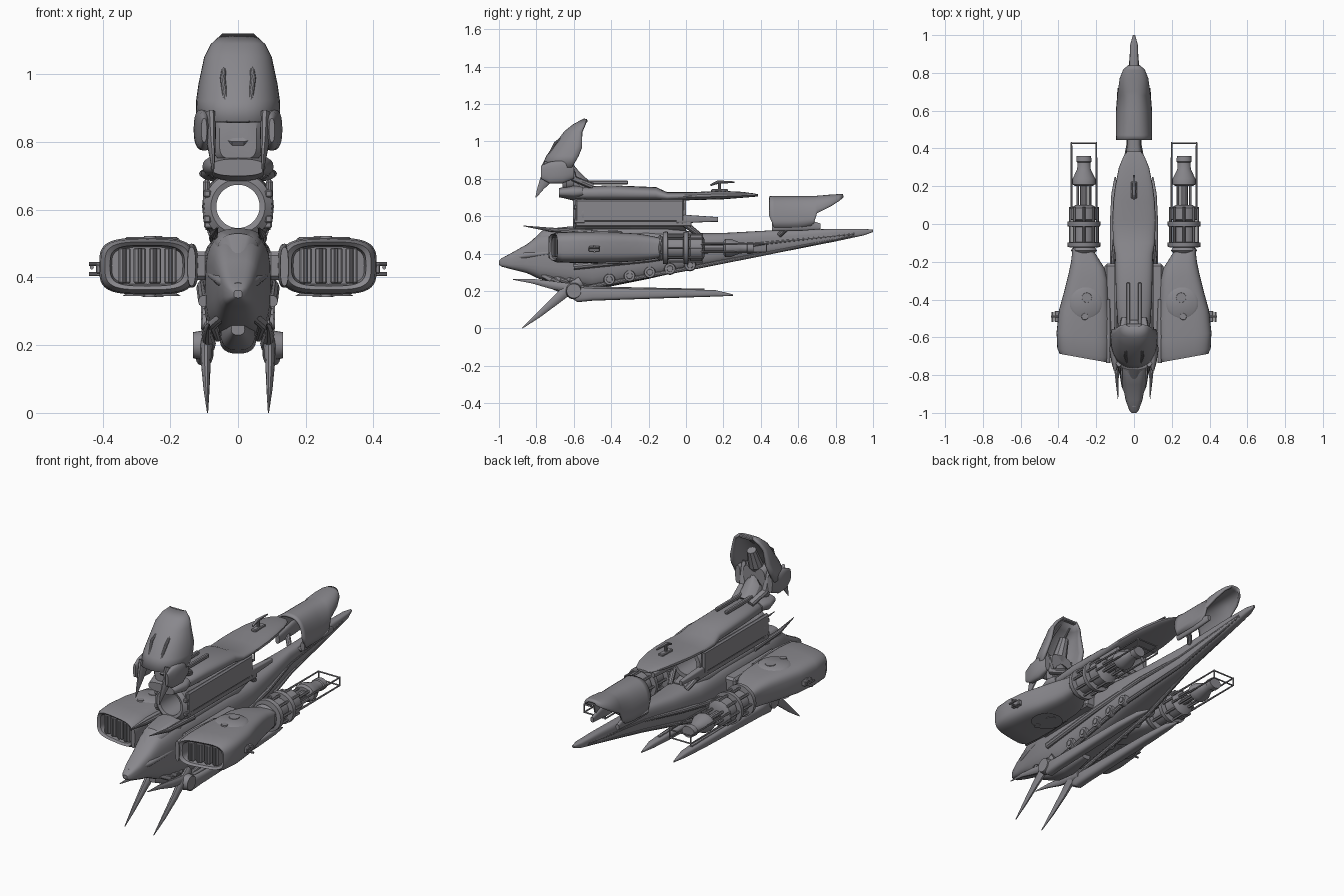
import bpy, bmesh
from math import sin, cos, pi, radians
from mathutils import Vector, Matrix

cube = bpy.data.objects.get("Cube")
if cube:
    bpy.data.objects.remove(cube)

COLOR = (0.25, 0.245, 0.265, 1)
GREY = bpy.data.materials.new("hull grey")
GREY.use_nodes = True
GREY.diffuse_color = COLOR
GREY.node_tree.nodes["Principled BSDF"].inputs["Base Color"].default_value = COLOR


def finish(name, bm, mirror=False, thick=0, angle=35):
    bmesh.ops.recalc_face_normals(bm, faces=bm.faces)
    me = bpy.data.meshes.new(name)
    bm.to_mesh(me)
    bm.free()
    me.materials.append(GREY)
    me.shade_smooth()
    me.set_sharp_from_angle(angle=radians(angle))
    ob = bpy.data.objects.new(name, me)
    bpy.context.collection.objects.link(ob)
    if thick:
        mod = ob.modifiers.new("thickness", "SOLIDIFY")
        mod.thickness, mod.offset = thick, 0
    if mirror:
        ob.modifiers.new("mirror", "MIRROR")
    return ob


def skin(rings, closed=True, caps=True):
    """Join rings of points into a surface."""
    bm = bmesh.new()
    vs = [[bm.verts.new(p) for p in r] for r in rings]
    n = len(vs[0])
    for a, b in zip(vs, vs[1:]):
        for i in range(n if closed else n - 1):
            j = (i + 1) % n
            bm.faces.new((a[i], a[j], b[j], b[i]))
    if closed and caps:
        bm.faces.new(vs[0])
        bm.faces.new(vs[-1])
    return bm


def power(v, p):
    return (1 if v >= 0 else -1) * abs(v) ** (2 / p)


def loft(name, sections, cx=0, p=2.6, n=28, skew=0, **kw):
    """Rounded-box sections along y: (y, half width, bottom, top, optional x shift)."""
    rings = []
    for y, w, lo, hi, *shift in sections:
        x0 = cx + sum(shift)
        ring = []
        for i in range(n):
            t = 2 * pi * i / n
            dx = w * power(cos(t), p)
            ring.append((x0 + dx, y + skew * dx, (lo + hi) / 2 + (hi - lo) / 2 * power(sin(t), p)))
        rings.append(ring)
    return finish(name, skin(rings), **kw)


def arch(name, sections, n=20, **kw):
    """Open arched shell along y, same sections as loft."""
    rings = [[(w * power(cos(t), 2.5), y, lo + (hi - lo) * power(sin(t), 2.5))
              for t in (pi * i / n for i in range(n + 1))] for y, w, lo, hi in sections]
    return finish(name, skin(rings, closed=False), **kw)


def lathe(name, profile, cx=0, cz=0, squash=1, n=28, loop=False, **kw):
    """Revolve (y, radius) points around a lengthwise axis."""
    if loop:
        profile = profile + profile[:1]
    rings = [[(cx + r * cos(t), y, cz + squash * r * sin(t))
              for t in (2 * pi * i / n for i in range(n))] for y, r in profile]
    bm = skin(rings, caps=not loop)
    bmesh.ops.remove_doubles(bm, verts=bm.verts, dist=1e-5)
    return finish(name, bm, **kw)


def tube(name, pts, n=10, flat=1, **kw):
    """Tapered tube through (x, y, z, radius) points."""
    ps = [Vector(p[:3]) for p in pts]
    rings = []
    for i, p in enumerate(ps):
        d = ps[min(i + 1, len(ps) - 1)] - ps[max(i - 1, 0)]
        q = d.to_track_quat("Y", "Z")
        r = pts[i][3]
        rings.append([p + q @ Vector((flat * r * cos(2 * pi * k / n), 0, r * sin(2 * pi * k / n)))
                      for k in range(n)])
    return finish(name, skin(rings), **kw)


def box(name, centre, size, bevel=0.004, **kw):
    bm = bmesh.new()
    bmesh.ops.create_cube(bm, size=1, matrix=Matrix.Translation(centre) @ Matrix.Diagonal((*size, 1)))
    bmesh.ops.bevel(bm, geom=bm.edges[:], offset=bevel, segments=1, affect="EDGES")
    return finish(name, bm, **kw)


def disc(name, centre, r, depth, axis="Z", **kw):
    bm = bmesh.new()
    turn = Matrix.Rotation(pi / 2, 4, "Y") if axis == "X" else Matrix()
    bmesh.ops.create_cone(bm, cap_ends=True, segments=24, radius1=r, radius2=r * 0.85, depth=depth,
                          matrix=Matrix.Translation(centre) @ turn)
    return finish(name, bm, **kw)


# Main hull with cockpit
loft("hull", [(-1, .012, .34, .362), (-.985, .026, .33, .375), (-.93, .045, .315, .405),
              (-.85, .06, .295, .45), (-.78, .075, .262, .505), (-.66, .096, .235, .528),
              (-.5, .1, .205, .53), (-.2, .105, .265, .525), (0, .098, .31, .51), (.2, .07, .35, .51),
              (.42, .036, .39, .522), (.8, .026, .465, .532), (.95, .02, .497, .532),
              (1, .006, .515, .528)], p=3.2)
loft("cockpit_canopy", [(-.84, .02, .42, .455), (-.76, .06, .44, .53), (-.62, .078, .46, .545),
                        (-.45, .06, .47, .538)], p=2.2)
loft("brow_plate", [(-.97, .02, .355, .385), (-.86, .066, .36, .42), (-.72, .088, .38, .43),
                    (-.5, .107, .4, .46)], p=2)
tube("brow_spike", [(.07, -.5, .515, .016), (.072, -.72, .527, .012), (.06, -.87, .548, .002)], mirror=True)
tube("hull_strake", [(.1, -.6, .33, .018), (.105, -.2, .37, .018), (.078, .15, .42, .014),
                     (.03, .42, .455, .01), (.018, .9, .505, .006)], mirror=True)
tube("hull_lower_rail", [(.085, -.55, .215, .012), (.088, 0, .318, .012), (.028, .43, .4, .009),
                         (.018, .9, .497, .005)], mirror=True)
for i in range(5):
    y = -.41 + i * .108
    centre = Vector((.093, y, .262 + i * .019))
    disc("hull_port_rim", centre, .033, .025, "X", mirror=True)
    disc("hull_port_core", centre + Vector((.012, 0, 0)), .018, .01, "X", mirror=True)

# Upper hollow engine
TUBE_Z = .61
lathe("upper_engine_tube", [(-.6, .064), (-.605, .08), (-.59, .1), (-.55, .106), (-.53, .098), (-.3, .097),
                            (-.29, .1), (-.05, .1), (0, .088), (0, .066)], cz=TUBE_Z, n=36, loop=True)
for i in range(8):
    t = 2 * pi * (i + .5) / 8
    box("intake_lug", (.098 * cos(t), -.57, TUBE_Z + .098 * sin(t)), (.022, .06, .022))
loft("upper_engine_mount", [(-.55, .075, .47, .535), (-.1, .075, .47, .535), (.06, .04, .47, .515)], p=4)
loft("upper_engine_back", [(-.67, .03, .7, .735), (-.61, .08, .685, .755), (-.4, .095, .68, .765),
                           (-.16, .1, .68, .755), (-.1, .11, .68, .728), (.02, .115, .685, .728),
                           (.12, .11, .688, .732), (.2, .1, .69, .735), (.3, .08, .698, .73),
                           (.36, .055, .703, .722), (.385, .035, .705, .717)], p=2.5)
box("upper_engine_side_panel", (.093, -.3, .63), (.022, .58, .12), bevel=.008, mirror=True)
box("upper_engine_lower_panel", (.085, -.28, .56), (.03, .62, .03), mirror=True)
loft("upper_engine_rear_arm", [(-.05, .018, .56, .61), (.1, .015, .568, .6), (.17, .01, .57, .595)],
     cx=.085, p=4, mirror=True)
tube("rear_arm_strut", [(.085, -.02, .57, .018), (.05, .07, .5, .014)], mirror=True)
box("back_rail", (.03, -.46, .78), (.02, .3, .02), mirror=True)
box("back_hatch", (0, .18, .737), (.03, .09, .016))
tube("turret_post", [(0, .18, .73, .008), (0, .18, .78, .008)])
tube("turret_barrel", [(0, .13, .765, .005), (0, .17, .782, .01), (0, .26, .782, .004)])

# Crest: shell wrapped around its front, open at the back
crest = [(1.115, -.545, -.53, .042), (1.085, -.6, -.54, .075), (1.05, -.645, -.555, .093),
         (.97, -.705, -.555, .11), (.92, -.74, -.575, .117), (.86, -.768, -.61, .118)]
rings = [[(w * power(sin(t), 2.4), yb - (yb - yf) * power(cos(t), 2.4), z)
          for t in (pi * (i / 20 - .5) for i in range(21))] for z, yf, yb, w in crest]
finish("crest_shell", skin(rings, closed=False), thick=.014)
box("crest_tip", (0, -.537, 1.108), (.08, .022, .016))
tube("crest_ridge", [(.03, -.57, 1.09, .004), (.045, -.7, .99, .008), (.03, -.765, .86, .006)], mirror=True)
tube("crest_prong", [(.082, -.715, .88, .045), (.08, -.74, .81, .036), (.075, -.778, .75, .018),
                     (.073, -.803, .7, .003)], flat=.4, mirror=True)
loft("crest_cheek", [(-.775, .008, .8, .87), (-.73, .02, .775, .89), (-.66, .031, .775, .9),
                     (-.6, .015, .8, .9)], cx=.1, mirror=True)
loft("crest_core", [(-.66, .055, .75, .87), (-.64, .075, .74, .93), (-.6, .07, .75, .92)], p=4)
tube("crest_stalk", [(0, -.55, .74, .06), (0, -.62, .82, .055), (0, -.62, .92, .04), (0, -.58, 1.02, .025)])
tube("crest_brace", [(.05, -.5, .76, .018), (.07, -.6, .8, .018), (.08, -.63, .92, .012)], mirror=True)
loft("crest_collar", [(-.68, .08, .70, .75), (-.6, .105, .69, .765), (-.55, .09, .7, .76)])

# Rear fin shell
arch("rear_fin_shell", [(.445, .088, .6, .70), (.47, .09, .54, .702), (.6, .09, .54, .702),
                        (.68, .083, .55, .702), (.7, .08, .615, .703), (.77, .07, .65, .709),
                        (.815, .052, .68, .712), (.838, .025, .7, .712)], thick=.012)
loft("rear_fin_foot", [(.46, .012, .52, .57), (.6, .014, .52, .6), (.72, .01, .53, .56)], cx=.078, mirror=True)
tube("rear_fin_strut", [(.03, .5, .5, .014), (.08, .55, .545, .014)], mirror=True)

# Side nacelles, narrowing backward with a slanted intake
EX, EZ = .265, .43
loft("nacelle", [(-.65, .105, .38, .49), (-.70, .11, .375, .495), (-.71, .125, .364, .505),
                 (-.685, .138, .353, .513), (-.6, .142, .35, .517), (-.48, .135, .35, .516, -.006),
                 (-.38, .118, .352, .513, -.016), (-.28, .104, .358, .508, -.026),
                 (-.22, .09, .364, .5, -.024), (-.17, .07, .372, .49, -.01), (-.14, .06, .38, .483)],
     cx=.268, p=3.6, n=40, skew=.18, mirror=True)
for i in range(4):
    x = .2 + i * .045
    y = -.67 + (x - EX) * .18
    box("intake_slat", (x, y, .435), (.036, .05, .105), mirror=True)
    tube("intake_slat_rib", [(x, y - .027, .385, .006), (x, y - .027, .485, .006)], mirror=True)
for z, name in ((.516, "nacelle_top"), (.35, "nacelle_bottom")):
    disc(name + "_disc", (.255, -.42, z), .085, .008, mirror=True)
    disc(name + "_cap", (.25, -.39, z), .03, .014, mirror=True)
    disc(name + "_bolt", (.26, -.49, z), .02, .014, mirror=True)
box("nacelle_pylon", (.12, -.42, .435), (.07, .42, .085), bevel=.012, mirror=True)
loft("nacelle_lip", [(-.735, .012, .375, .49), (-.6, .02, .37, .5), (-.4, .013, .38, .49)], cx=.137,
     mirror=True)
box("side_antenna_base", (.405, -.49, .425), (.03, .06, .03), mirror=True)
for dz in (-.015, .015):
    tube("side_antenna", [(.40, -.49, EZ - .005 + dz, .006), (.44, -.49, EZ - .005 + dz, .006)], mirror=True)
tube("side_antenna_bar", [(.432, -.52, EZ, .006), (.432, -.465, EZ, .006)], mirror=True)

# Nacelle thrusters with open cages
lathe("thruster_body", [(-.16, .05), (-.14, .07), (-.125, .058), (-.122, .086), (-.098, .088), (-.095, .06),
                        (-.015, .06), (-.012, .086), (.012, .088), (.015, .055), (.025, .07), (.085, .07),
                        (.1, .045)], cx=EX, cz=EZ, mirror=True)
for i in range(8):
    t = pi * i / 4
    x, z = EX + .072 * cos(t), EZ + .072 * sin(t)
    tube("thruster_rod", [(x, -.11, z, .007), (x, .09, z, .007)], n=6, mirror=True)
tube("thruster_core", [(EX, .08, EZ, .02), (EX, .22, EZ, .02)], mirror=True)
lathe("thruster_nozzle", [(.2, .045), (.21, .06), (.24, .06), (.29, .036), (.325, .034), (.33, .04),
                          (.36, .038)], cx=EX, cz=EZ, squash=.8, mirror=True)
for sx in (-1, 1):
    for dz in (-.022, .022):
        x = EX + sx * .066
        tube("cage_rod", [(x, .08, EZ + dz, .006), (x, .43, EZ + dz, .004)], n=6, mirror=True)
        tube("inner_rod", [(EX + sx * .032, .08, EZ + dz, .007), (EX + sx * .032, .22, EZ + dz, .007)],
             n=6, mirror=True)
    tube("cage_post", [(x, .43, EZ - .025, .004), (x, .43, EZ + .025, .004)], n=6, mirror=True)
for dz in (-.022, .022):
    tube("cage_end", [(EX - .066, .428, EZ + dz, .004), (EX + .066, .428, EZ + dz, .004)], n=6, mirror=True)

# Jaw, tusks and keel blades
loft("jaw", [(-.76, .02, .23, .265), (-.66, .05, .185, .285), (-.55, .055, .175, .28), (-.4, .03, .2, .25)])
for i in range(3):
    tube("jaw_rib", [(.03, -.8 + i * .05, .3, .012), (.075, -.72 + i * .05, .26, .016),
                     (.06, -.6 + i * .05, .22, .01)], mirror=True)
tube("claw", [(.085, -.55, .205, .028), (.092, -.72, .232, .022), (.09, -.82, .252, .013),
              (.085, -.925, .262, .002)], flat=.7, mirror=True)
tube("tusk", [(.085, -.56, .25, .03), (.093, -.64, .2, .03), (.095, -.7, .147, .024), (.093, -.79, .07, .015),
              (.09, -.875, .002, .003)], flat=.6, mirror=True)
disc("tusk_joint", (.115, -.6, .2), .045, .035, "X", mirror=True)
loft("keel_blade", [(-.64, .008, .18, .215), (-.58, .026, .14, .22), (-.5, .028, .148, .215),
                    (0, .028, .165, .208), (.16, .02, .17, .204), (.25, .003, .174, .182)],
     cx=.1, p=3, mirror=True)
loft("keel_blade_rail", [(-.55, .01, .2, .225), (.1, .008, .2, .212)], cx=.1, p=4, mirror=True)
